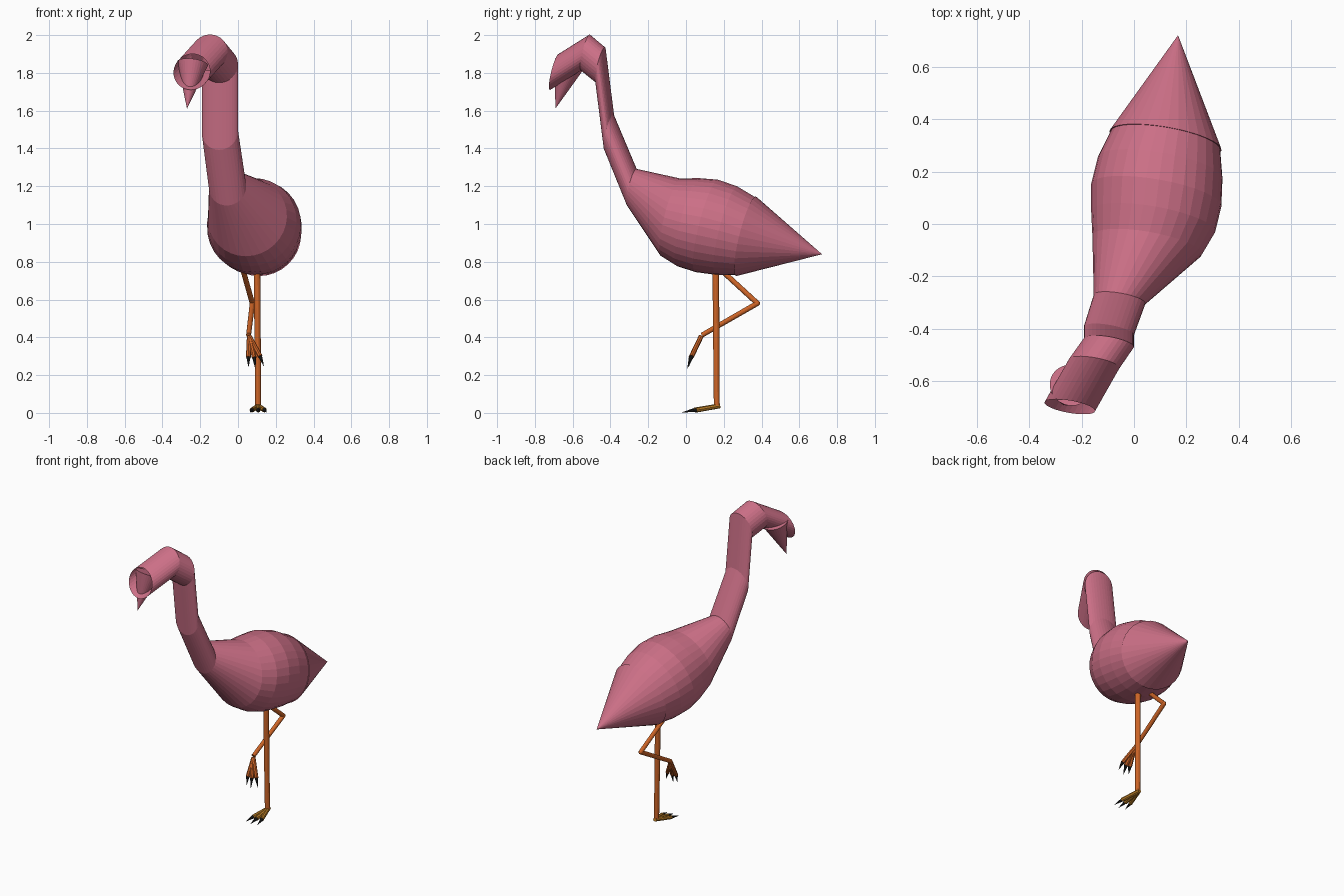
import bpy
from mathutils import Vector

if "Cube" in bpy.data.objects:
    bpy.data.objects.remove(bpy.data.objects["Cube"])

SIDES = 32
AXIS = Vector((0.167, 0.957, -0.24)).normalized()


def material(name, rgb):
    m = bpy.data.materials.new(name)
    m.diffuse_color = (*rgb, 1)
    m.use_nodes = True
    m.node_tree.nodes["Principled BSDF"].inputs["Base Color"].default_value = m.diffuse_color
    return m


PINK = material("pink", (0.60, 0.16, 0.24))
ORANGE = material("orange", (0.62, 0.13, 0.02))
GOLD = material("gold", (0.50, 0.21, 0.02))
BLACK = material("black", (0.015, 0.015, 0.015))


def loft(name, rings, mat, axis=AXIS, sides=SIDES, caps=(False, False)):
    """Skin parallel circles (x, y, z, radius); radius 0 makes a point."""
    from math import cos, sin, tau
    q = axis.to_track_quat('Z', 'Y')
    verts, rows, faces = [], [], []
    for x, y, z, r in rings:
        n = sides if r else 1
        rows.append(list(range(len(verts), len(verts) + n)))
        for i in range(n):
            a = tau * i / sides
            verts.append(Vector((x, y, z)) + q @ Vector((r * cos(a), r * sin(a), 0)))
    for a, b in zip(rows, rows[1:]):
        for i in range(sides):
            j = (i + 1) % sides
            if len(b) == 1:
                faces.append((a[i], a[j], b[0]))
            else:
                faces.append((a[i], a[j], b[j], b[i]))
    if caps[0]:
        faces.append(rows[0][::-1])
    if caps[1] and len(rows[-1]) > 1:
        faces.append(rows[-1])
    me = bpy.data.meshes.new(name)
    me.from_pydata(verts, [], faces)
    me.materials.append(mat)
    ob = bpy.data.objects.new(name, me)
    bpy.context.collection.objects.link(ob)
    return ob


def rod(name, p, q, r1, r2, mat, sides=12):
    """Straight round bar or cone between two points."""
    return loft(name, [(*p, r1), (*q, r2)], mat,
                (Vector(q) - Vector(p)).normalized(), sides, (True, True))


# Body, from rump to shoulder reversed so that faces point outward
neck_base = (-0.055, -0.287, 1.195, 0.10)
loft("body", [neck_base,
              (0.050, -0.080, 1.035, 0.212),
              (0.073, 0.010, 1.010, 0.240),
              (0.085, 0.110, 0.990, 0.252),
              (0.100, 0.215, 0.965, 0.241),
              (0.120, 0.318, 0.935, 0.212)], PINK)

# Tail cone with a slight lip over the body
loft("tail", [(0.120, 0.318, 0.935, 0.217), (0.168, 0.72, 0.84, 0)], PINK, caps=(True, False))

# Neck and hooked head, open at the front
loft("neck_and_head", [(-0.245, -0.697, 1.805, 0.098),
                       (-0.152, -0.533, 1.908, 0.098),
                       (-0.096, -0.453, 1.842, 0.097),
                       (-0.096, -0.408, 1.487, 0.097),
                       neck_base], PINK)

# Beak cone hanging out of the head
rod("beak", (-0.24, -0.615, 1.85), (-0.27, -0.692, 1.61), 0.082, 0, PINK, SIDES)

# Standing leg
rod("standing_leg", (0.107, 0.163, 0.04), (0.100, 0.157, 0.82), 0.016, 0.018, ORANGE)

# Raised leg, bent at the knee
hip, knee, ankle = (0.020, 0.160, 0.780), (0.076, 0.378, 0.580), (0.056, 0.085, 0.412)
rod("raised_thigh", hip, knee, 0.014, 0.014, ORANGE)
rod("raised_shin", knee, ankle, 0.014, 0.013, ORANGE)
bpy.ops.mesh.primitive_uv_sphere_add(segments=12, ring_count=6, radius=0.014, location=knee)
bpy.context.object.name = "raised_knee"
bpy.context.object.data.materials.append(ORANGE)


def foot(name, heel, toes, mat):
    """Three toes fanning from the heel, each ending in a claw."""
    for i, (end, tip) in enumerate(toes):
        rod(f"{name}_toe_{i}", heel, end, 0.013, 0.013, mat, 8)
        rod(f"{name}_claw_{i}", end, tip, 0.011, 0, BLACK, 8)


foot("standing_foot", (0.107, 0.178, 0.037),
     [((0.107 + dx, 0.055 - dy, 0.015), (0.107 + dx * 1.35, -0.012 - dy, 0.003))
      for dx, dy in ((-0.033, 0), (0, 0.01), (0.033, 0))], GOLD)

foot("raised_foot", (0.060, 0.080, 0.405),
     [((0.055, 0.027, 0.295), (0.056, 0.012, 0.240)),
      ((0.086, 0.025, 0.292), (0.092, 0.006, 0.230)),
      ((0.117, 0.030, 0.300), (0.138, 0.015, 0.245))], ORANGE)
